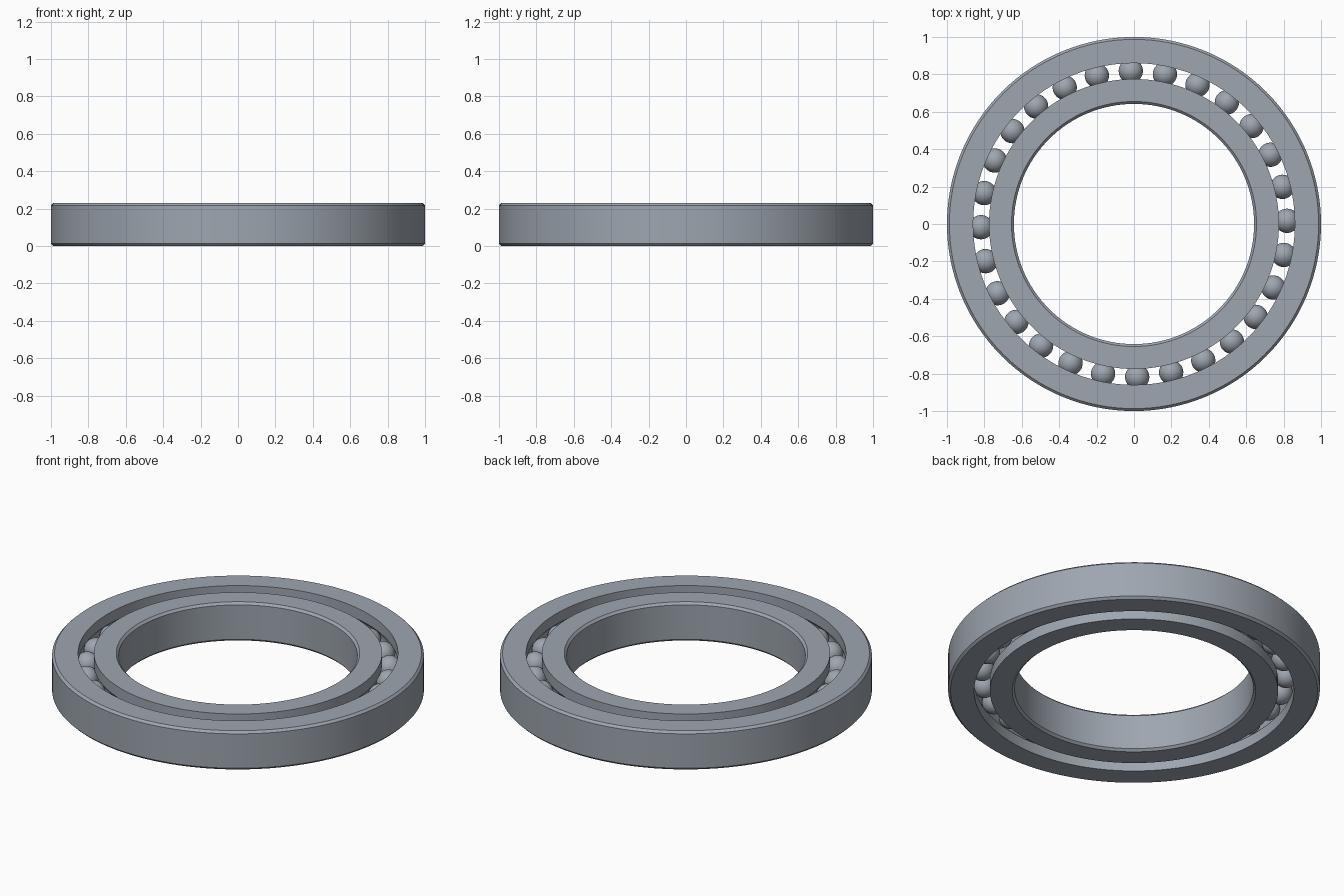
import bpy, bmesh, math
from mathutils import Vector

HEIGHT = 0.23
MID = HEIGHT / 2
CHAMFER = 0.013
PITCH = 0.818      # radius of the ball circle
BALL = 0.065
GROOVE = 0.066
BALL_COUNT = 28
SEGMENTS = 128

if "Cube" in bpy.data.objects:
    bpy.data.objects.remove(bpy.data.objects["Cube"])

# Single steel colour
steel = bpy.data.materials.new("steel grey")
steel.use_nodes = True
colour = (0.34, 0.38, 0.43, 1)
steel.diffuse_color = colour
steel.node_tree.nodes["Principled BSDF"].inputs["Base Color"].default_value = colour


def finish(bm, name):
    mesh = bpy.data.meshes.new(name)
    bm.to_mesh(mesh)
    bm.free()
    mesh.materials.append(steel)
    obj = bpy.data.objects.new(name, mesh)
    bpy.context.collection.objects.link(obj)
    bpy.ops.object.select_all(action='DESELECT')
    bpy.context.view_layer.objects.active = obj
    obj.select_set(True)
    bpy.ops.object.shade_smooth_by_angle(angle=math.radians(30))
    return obj


def race_ring(name, plain, land):
    """Revolve a ring with a chamfered plain wall and a grooved raceway wall."""
    out = 1 if plain > land else -1
    edge = plain - out * CHAMFER
    profile = [(land, 0), (edge, 0), (plain, CHAMFER),
               (plain, HEIGHT - CHAMFER), (edge, HEIGHT), (land, HEIGHT)]
    # Raceway groove, an arc around the ball centre
    limit = math.acos(abs(land - PITCH) / GROOVE)
    for i in range(13):
        a = limit * (1 - i / 6)
        profile.append((PITCH + out * GROOVE * math.cos(a), MID + GROOVE * math.sin(a)))
    bm = bmesh.new()
    verts = [bm.verts.new((r, 0, z)) for r, z in profile]
    edges = [bm.edges.new((v, verts[i - 1])) for i, v in enumerate(verts)]
    bmesh.ops.spin(bm, geom=verts + edges, axis=(0, 0, 1), cent=(0, 0, 0),
                   angle=math.tau, steps=SEGMENTS, use_duplicate=False)
    bmesh.ops.remove_doubles(bm, verts=bm.verts[:], dist=1e-4)
    bmesh.ops.recalc_face_normals(bm, faces=bm.faces[:])
    return finish(bm, name)


race_ring("outer_ring", 1.0, 0.86)
race_ring("inner_ring", 0.642, 0.775)

# Balls share one mesh
bm = bmesh.new()
bmesh.ops.create_uvsphere(bm, u_segments=32, v_segments=16, radius=BALL)
first = finish(bm, "ball_1")
for i in range(BALL_COUNT):
    ball = first
    if i:
        ball = bpy.data.objects.new(f"ball_{i + 1}", first.data)
        bpy.context.collection.objects.link(ball)
    a = math.radians(1.2) + math.tau * i / BALL_COUNT
    ball.location = Vector((PITCH * math.cos(a), PITCH * math.sin(a), MID))
